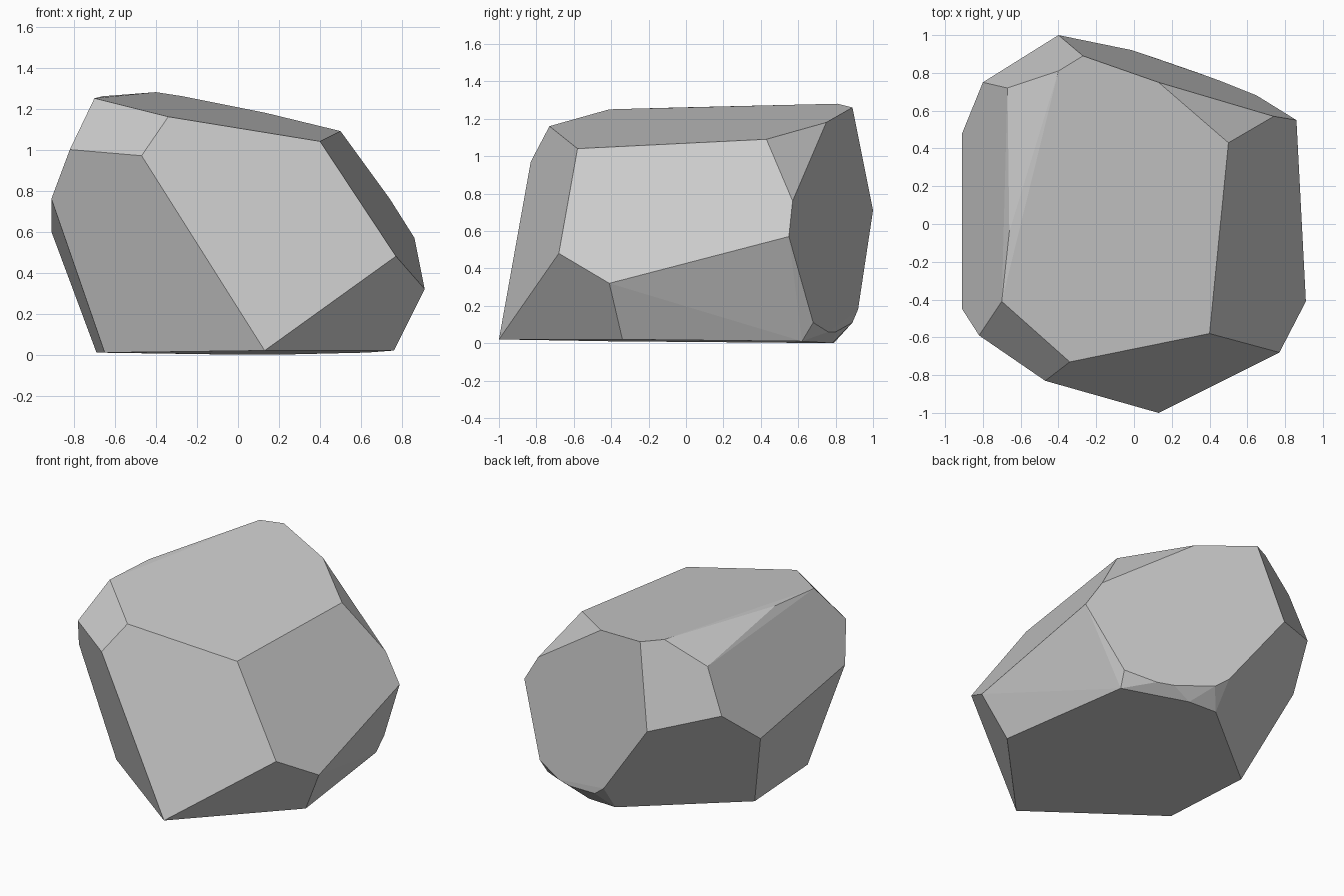
import bpy
import bmesh
import math

default_cube = bpy.data.objects.get("Cube")
if default_cube:
    bpy.data.objects.remove(default_cube, do_unlink=True)


def make_material(name, colour):
    material = bpy.data.materials.new(name)
    material.use_nodes = True
    material.diffuse_color = colour
    shader = material.node_tree.nodes["Principled BSDF"]
    shader.inputs["Base Color"].default_value = colour
    shader.inputs["Roughness"].default_value = 0.9
    return material


def make_stone(name, rings, material, flat_angle):
    """Wrap rings of corner points in a convex shell and merge the flat facets."""
    bm = bmesh.new()
    for ring in rings:
        for corner in ring:
            bm.verts.new(corner)
    hull = bmesh.ops.convex_hull(bm, input=bm.verts[:])
    unused = set(hull["geom_interior"]) | set(hull["geom_unused"])
    loose = [item for item in unused if isinstance(item, bmesh.types.BMVert)]
    bmesh.ops.delete(bm, geom=loose, context="VERTS")
    bmesh.ops.dissolve_limit(
        bm,
        angle_limit=math.radians(flat_angle),
        verts=bm.verts[:],
        edges=bm.edges[:],
    )
    bmesh.ops.recalc_face_normals(bm, faces=bm.faces[:])
    for face in bm.faces:
        face.smooth = False

    mesh = bpy.data.meshes.new(name)
    bm.to_mesh(mesh)
    bm.free()
    mesh.materials.append(material)
    stone = bpy.data.objects.new(name, mesh)
    bpy.context.scene.collection.objects.link(stone)
    return stone


# Underside outline resting on the ground
base_ring = [
    (.13, -1, .02), (.76, -.34, .02), (.63, .62, .01), (.42, .7, 0),
    (.2, .78, 0), (-.01, .79, 0), (-.69, .23, .01), (-.65, -.41, .01),
]

# Worn lower edge at the back
worn_edge = [
    (.65, .68, .11), (.45, .76, .06), (.34, .8, .06),
    (.08, .89, .11), (-.01, .92, .18),
]

# Widest corners around the sides
belt_ring = [
    (.91, -.41, .32), (.77, -.68, .48), (.86, .55, .57), (.74, .57, .76),
    (-.4, 1, .71), (-.8, .75, .83), (-.91, .48, .6), (-.91, -.45, .76),
    (-.82, -.59, 1), (-.47, -.83, .97),
]

# Sloping top outline
crown_ring = [
    (.4, -.58, 1.04), (.5, .43, 1.09), (.13, .75, 1.18), (-.27, .89, 1.26),
    (-.4, .81, 1.28), (-.67, .72, 1.13), (-.66, -.04, 1.26),
    (-.7, -.41, 1.25), (-.34, -.73, 1.16),
]

stone_grey = make_material("stone grey", (.6, .6, .6, 1))
make_stone(
    "rock",
    [base_ring, worn_edge, belt_ring, crown_ring],
    stone_grey,
    flat_angle=4,
)
